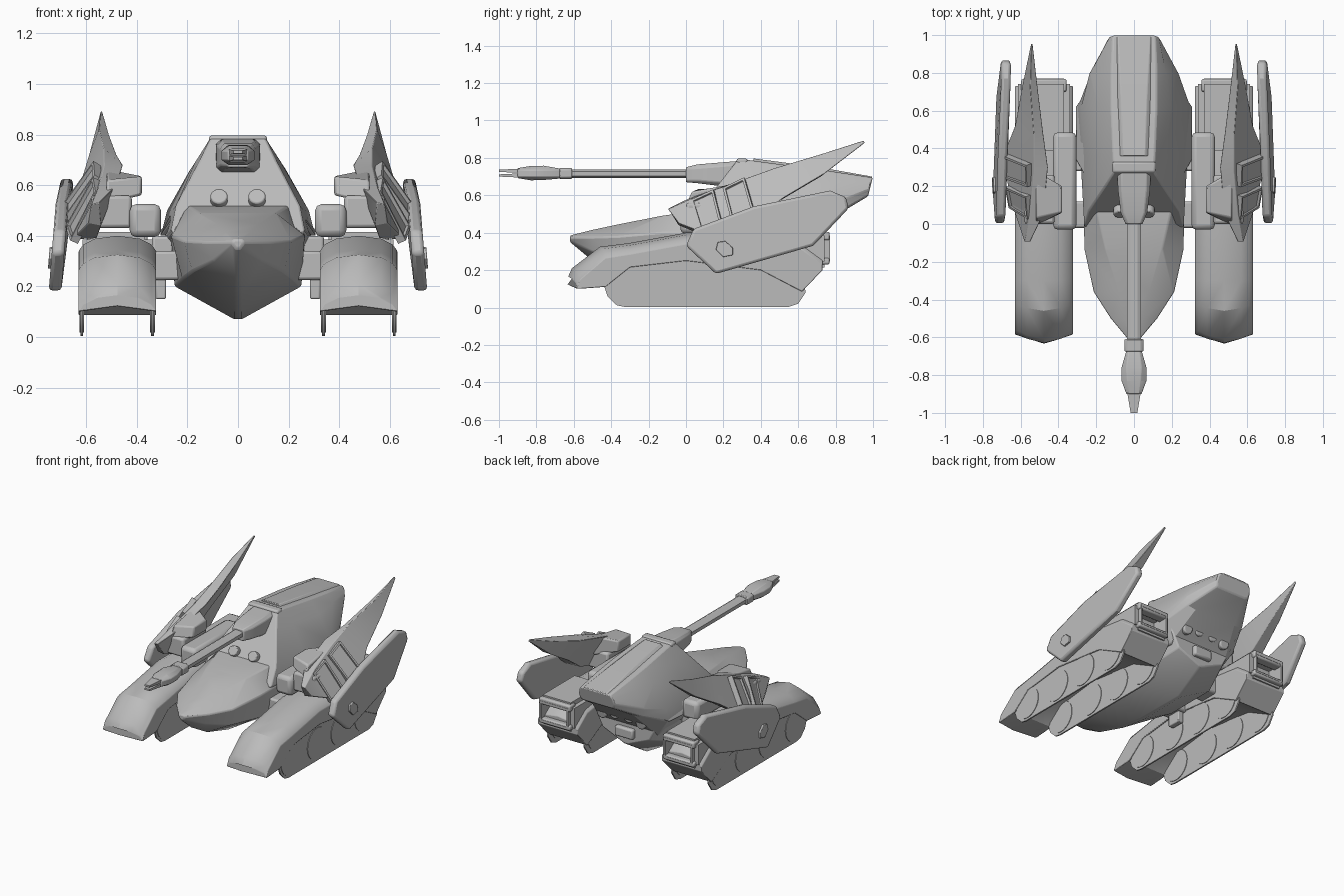
import bpy, bmesh, math
from mathutils import Vector, Matrix

if "Cube" in bpy.data.objects:
    bpy.data.objects.remove(bpy.data.objects["Cube"])

GREY = bpy.data.materials.new("armour grey")
GREY.diffuse_color = (0.5, 0.5, 0.5, 1)
GREY.use_nodes = True
GREY.node_tree.nodes["Principled BSDF"].inputs["Base Color"].default_value = GREY.diffuse_color


def finish(name, bm, bevel=0.0, mirror=False, angle=28):
    bmesh.ops.recalc_face_normals(bm, faces=bm.faces)
    me = bpy.data.meshes.new(name)
    bm.to_mesh(me)
    bm.free()
    me.materials.append(GREY)
    ob = bpy.data.objects.new(name, me)
    bpy.context.collection.objects.link(ob)
    bpy.ops.object.select_all(action='DESELECT')
    ob.select_set(True)
    bpy.context.view_layer.objects.active = ob
    bpy.ops.object.shade_smooth_by_angle(angle=math.radians(angle))
    if bevel:
        m = ob.modifiers.new("bevel", 'BEVEL')
        m.width, m.segments, m.angle_limit = bevel, 2, math.radians(35)
    if mirror:
        ob.modifiers.new("mirror", 'MIRROR')
    return ob


def loft(name, rings, **kw):
    """Skin closed rings of 3D points, capping both ends."""
    bm = bmesh.new()
    vs = [[bm.verts.new(p) for p in r] for r in rings]
    n = len(rings[0])
    for a, b in zip(vs, vs[1:]):
        for i in range(n):
            j = (i + 1) % n
            bm.faces.new((a[i], a[j], b[j], b[i]))
    bm.faces.new(vs[0])
    bm.faces.new(vs[-1])
    return finish(name, bm, **kw)


def sym(y, half, shear=0.0, z0=0.5, cx=0.0):
    """Ring from the +x half outline (top to bottom), mirrored about cx."""
    pts = half + [(-x, z) for x, z in reversed(half)]
    return [(cx + x, y + shear * (z - z0), z) for x, z in pts]


def box(name, x, y, z, bevel=0.012, mirror=True):
    ring = lambda yy: [(x[0], yy, z[0]), (x[1], yy, z[0]), (x[1], yy, z[1]), (x[0], yy, z[1])]
    return loft(name, [ring(y[0]), ring(y[1])], bevel=bevel, mirror=mirror)


def plate(name, yz, xfun, thick, **kw):
    """Side outline extruded in x; xfun gives the mid surface."""
    return loft(name, [[(xfun(y, z) + s * thick / 2, y, z) for y, z in yz] for s in (-1, 1)], **kw)


def cyl(name, c, r, depth, axis, seg=24, r2=None, mirror=True, bevel=0.0):
    bm = bmesh.new()
    rot = Vector(axis).to_track_quat('Z', 'Y').to_matrix().to_4x4()
    bmesh.ops.create_cone(bm, cap_ends=True, segments=seg, radius1=r, radius2=r if r2 is None else r2,
                          depth=depth, matrix=Matrix.Translation(c) @ rot)
    return finish(name, bm, bevel=bevel, mirror=mirror)


# nose and lower hull
loft("hull", [
    sym(-0.62, [(0.015, .385), (0.025, .375), (0.02, .365), (0.01, .35)]),
    sym(-0.50, [(0.05, .415), (0.125, .375), (0.10, .30), (0.012, .25)]),
    sym(-0.36, [(0.08, .445), (0.215, .38), (0.18, .26), (0.015, .17)]),
    sym(-0.13, [(0.15, .490), (0.265, .40), (0.22, .23), (0.015, .10)]),
    sym(0.08, [(0.20, .520), (0.265, .40), (0.25, .20), (0.015, .07)]),
    sym(0.45, [(0.20, .520), (0.27, .40), (0.25, .20), (0.015, .07)]),
    sym(0.66, [(0.20, .520), (0.26, .42), (0.18, .27), (0.015, .20)]),
], bevel=0.008, angle=35)

# upper body with sloped cab front and overhanging tail
loft("upper_body", [
    sym(0.05, [(.105, .795), (.15, .70), (.245, .52), (.265, .42), (.20, .36)], shear=0.78),
    sym(0.36, [(.11, .785), (.17, .69), (.26, .50), (.285, .39), (.22, .27)]),
    sym(0.62, [(.12, .75), (.19, .66), (.28, .50), (.30, .42), (.22, .30)]),
    sym(0.80, [(.12, .725), (.17, .67), (.235, .56), (.225, .50), (.16, .49)]),
    sym(0.98, [(.112, .695), (.13, .67), (.135, .63), (.125, .60), (.10, .595)], shear=0.25, z0=.62),
], bevel=0.008, angle=25)
loft("tail_deck", [
    sym(0.36, [(.06, .797), (.085, .775)]),
    sym(0.70, [(.07, .752), (.10, .73)]),
    sym(0.995, [(.085, .70), (.112, .68)]),
], bevel=0.004)
# flank armour beside the cab
plate("flank_armour", [(.24, .62), (.62, .64), (.90, .64), (.80, .53), (.62, .42), (.34, .40), (.24, .48)],
      lambda y, z: 0.30 - (z - .42) * 0.55 - max(0, y - .62) * 0.36 - max(0, .45 - y) * 0.12, .02,
      bevel=0.005, mirror=True)
box("cab_brow", (-0.115, 0.115), (0.27, 0.33), (0.765, 0.797), mirror=False)
cyl("headlight", (0.075, 0.07, 0.545), 0.034, 0.05, (0, -1, 0.6), bevel=0.006)
for i, x in enumerate((0.055, 0.15)):
    cyl("exhaust_%d" % i, (x, 0.68, 0.42 - i * 0.02), 0.036, 0.08, (0, 1, -0.2), bevel=0.008)
box("rear_step", (-0.07, 0.07), (0.60, 0.69), (0.25, 0.32), mirror=False)

# gun
loft("gun_mantlet", [
    sym(0.00, [(.035, .75), (.045, .74), (.045, .68), (.035, .67)]),
    sym(0.06, [(.055, .765), (.07, .745), (.07, .68), (.055, .665)]),
    sym(0.18, [(.065, .775), (.085, .755), (.085, .67), (.065, .65)]),
    sym(0.30, [(.065, .785), (.09, .765), (.09, .66), (.065, .645)]),
], bevel=0.005)
loft("barrel", [sym(y, [(.018, .737), (.036, .727), (.036, .703), (.018, .693)]) for y in (-0.64, 0.05)])
loft("barrel_collar", [sym(y, [(.035, .747), (.05, .737), (.05, .697), (.035, .687)]) for y in (-0.675, -0.61)],
     bevel=0.005)
loft("muzzle", [
    sym(-0.67, [(.028, .742), (.04, .732), (.04, .70), (.028, .69)]),
    sym(-0.76, [(.04, .758), (.066, .735), (.066, .70), (.04, .682)]),
    sym(-0.83, [(.035, .757), (.066, .735), (.066, .70), (.035, .68)]),
    sym(-0.90, [(.025, .745), (.04, .735), (.04, .70), (.025, .692)]),
], bevel=0.004)
for nm, z in (("upper_prong", .731), ("lower_prong", .706)):
    loft(nm, [sym(y, [(w, z + h), (w, z - h)]) for y, w, h in ((-0.89, .036, .011), (-1.0, .018, .006))])

# track fenders: y at the sides, crest height, bottom height, forward push of the centre
CX = 0.477
rings = []
for y, t, b, push in ((-.585, .165, .10, .045), (-.565, .21, .10, .045), (-.43, .325, .11, .03), (-.30, .345, .215, 0),
                      (0, .40, .25, 0), (.40, .40, .20, 0), (.62, .37, .085, 0), (.73, .29, .20, 0)):
    h = [(0.0, t, -push), (.09, t - .012, -push * .5), (.135, t - .035, 0), (.153, t - .06, 0),
         (.153, b, 0), (0.0, b + (.022 if push else 0), -push)]
    half = [(CX + x, y + d, z) for x, z, d in h]
    rings.append(half + [(CX - x, y + d, z) for x, z, d in reversed(h[1:-1])])
loft("track_fender", rings, bevel=0.005, mirror=True)

# track side plates with wheels
OUT = [(-.44, .12), (-.42, .06), (-.37, .012), (-.33, .004), (.55, .004), (.60, .02), (.64, .08),
       (.62, .20), (.50, .26), (-.30, .25), (-.40, .21)]
for nm, x in (("outer", .617), ("inner", .338)):
    plate(nm + "_track_plate", OUT, lambda y, z, x=x: x, .01, mirror=True)
    for i, y in enumerate((-.31, -.02, .24, .50)):
        cyl("%s_wheel_%d" % (nm, i), (x, y, .125), .108, .018, (1, 0, 0), seg=32)

# rear thruster with a recessed nozzle
bm = bmesh.new()
bmesh.ops.create_cube(bm, size=1)
for v in bm.verts:
    v.co = (CX + v.co.x * .275, .58 + v.co.y * .38, .315 + v.co.z * .20)
back = max(bm.faces, key=lambda f: f.calc_center_median().y)
bmesh.ops.bevel(bm, geom=list(back.edges) + [e for e in bm.edges if abs((e.verts[0].co - e.verts[1].co).y) > .1],
                offset=.03, segments=2, affect='EDGES')
back = max(bm.faces, key=lambda f: f.calc_center_median().y)
bmesh.ops.inset_individual(bm, faces=[back], thickness=.015)
bmesh.ops.translate(bm, verts=back.verts, vec=(0, -.0, 0))
r = bmesh.ops.extrude_discrete_faces(bm, faces=[back])["faces"][0]
bmesh.ops.translate(bm, verts=r.verts, vec=(0, -.12, 0))
finish("rear_thruster", bm, mirror=True)
box("thruster_lip_upper", (CX - .12, CX + .12), (.70, .768), (.36, .405), bevel=.01)
box("thruster_lip_lower", (CX - .12, CX + .12), (.70, .768), (.23, .265), bevel=.01)

# suspension between hull and tracks
box("shoulder_arm", (.305, .428), (-.03, .485), (.395, .525), bevel=.025)
box("front_axle", (.20, .34), (-.02, .12), (.225, .34))
box("rear_axle", (.20, .34), (.28, .42), (.225, .40))
box("axle_bracket", (.285, .325), (.00, .10), (.15, .24), bevel=.006)

# swept fins
loft("fin", [
    [(.55, -.095, .53), (.58, -.095, .525), (.59, -.04, .45), (.54, -.04, .44)],
    [(.48, .05, .60), (.55, .06, .595), (.655, .13, .385), (.56, .08, .39)],
    [(.455, .30, .68), (.53, .28, .675), (.695, .36, .465), (.57, .34, .46)],
    [(.48, .48, .72), (.53, .47, .745), (.63, .52, .585), (.55, .50, .57)],
    [(.51, .72, .80), (.55, .72, .82), (.59, .74, .715), (.53, .72, .70)],
    [(.537, .95, .892), (.543, .95, .892), (.545, .955, .88), (.537, .955, .88)],
], bevel=0.008, mirror=True)

# raised framed panels on the fins
PANELS = (((.545, .035, .575), (.555, .155, .63), (.665, .205, .435), (.645, .095, .38)),
          ((.55, .205, .635), (.555, .32, .69), (.69, .375, .50), (.685, .255, .445)))
for i, q in enumerate(PANELS):
    bm = bmesh.new()
    f = bm.faces.new([bm.verts.new(Vector(p) - Vector((.012, 0, .012))) for p in q])
    f.normal_update()
    if f.normal.x < 0:
        f.normal_flip()
    n = f.normal.copy()
    top = bmesh.ops.extrude_discrete_faces(bm, faces=[f])["faces"][0]
    bmesh.ops.translate(bm, verts=top.verts, vec=n * .035)
    # split into two recessed panes
    ends = [e for e in top.edges if abs(e.calc_length() - max(x.calc_length() for x in top.edges)) < .03]
    bmesh.ops.inset_individual(bm, faces=[top], thickness=.018)
    r = bmesh.ops.extrude_discrete_faces(bm, faces=[top])["faces"][0]
    bmesh.ops.translate(bm, verts=r.verts, vec=n * -.014)
    finish("fin_panel_%d" % i, bm, mirror=True)

# blocks joining the fins to the arms
loft("fin_mount", [[(.38, .06, .56), (.38, .20, .56), (.38, .20, .635), (.38, .06, .635)],
                   [(.52, -.01, .53), (.52, .28, .53), (.52, .28, .665), (.52, .03, .62)]], bevel=.01, mirror=True)
box("fin_mount_lower", (.42, .58), (.00, .26), (.43, .56), bevel=.015)

# slanted outer armour
SLANT = lambda y, z: .69 + (.60 - z) * .08 - max(0, y - .55) * .05
plate("outer_armour", [(.0, .33), (.16, .18), (.68, .33), (.87, .53), (.855, .59), (.77, .625), (.36, .54), (.04, .42)],
      SLANT, .05, bevel=.015, mirror=True)
plate("armour_hatch", [(.16, .31), (.20, .27), (.25, .28), (.25, .32), (.21, .355), (.17, .35)],
      lambda y, z: SLANT(y, z) + .025, .02, bevel=.003, mirror=True)
